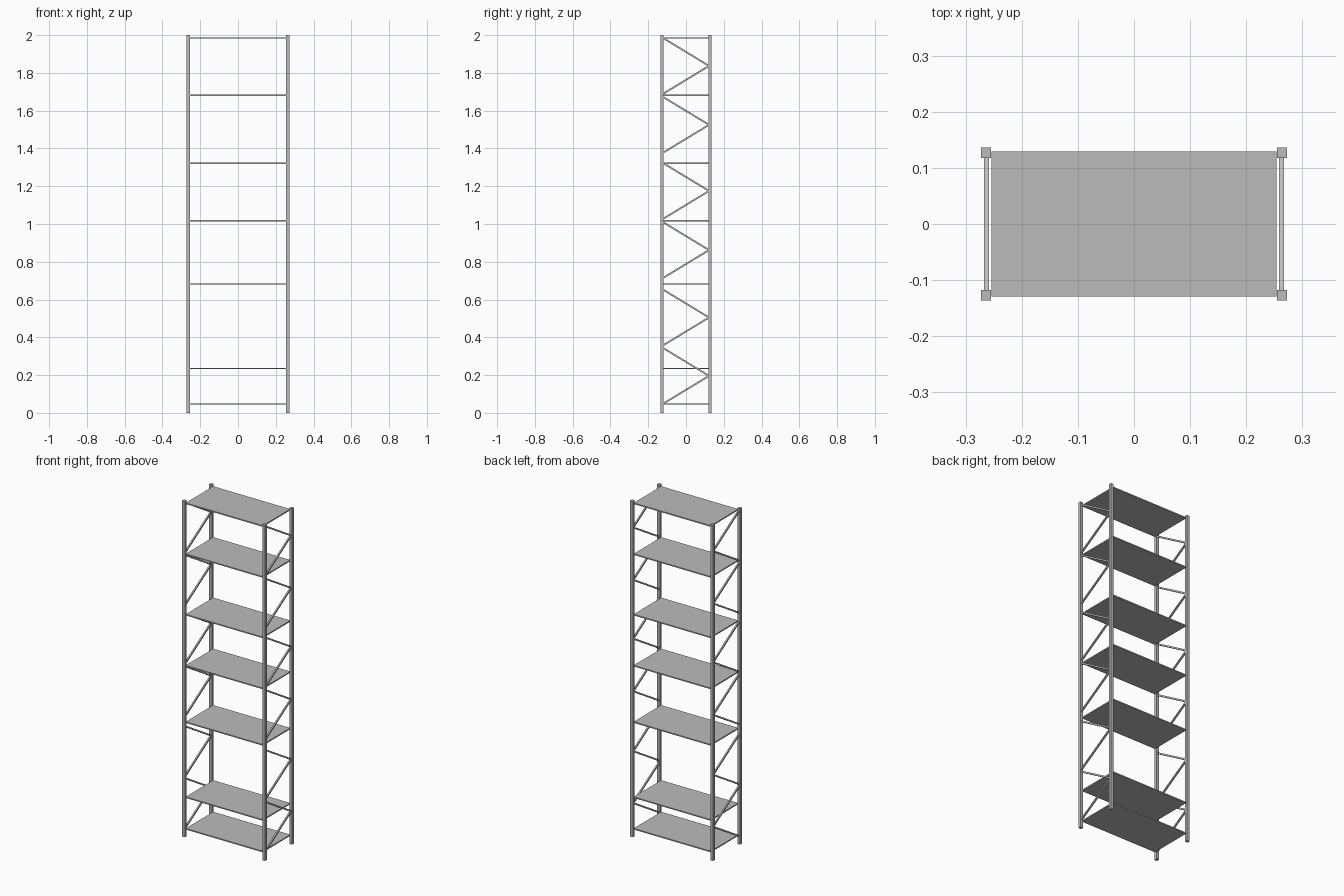
import bpy
from mathutils import Vector

if "Cube" in bpy.data.objects:
    bpy.data.objects.remove(bpy.data.objects["Cube"], do_unlink=True)

GREY = (0.5, 0.5, 0.5, 1)
metal = bpy.data.materials.new("grey metal")
metal.diffuse_color = GREY
metal.use_nodes = True
metal.node_tree.nodes["Principled BSDF"].inputs["Base Color"].default_value = GREY

POST_X, POST_Y, POST = 0.264, 0.127, 0.018
BRACE = 0.009
PANEL = 0.007


def box(name, centre, size):
    bpy.ops.mesh.primitive_cube_add(size=1, location=centre)
    ob = bpy.context.object
    ob.name = name
    ob.scale = size
    ob.data.materials.append(metal)
    return ob


def bar(name, start, end, width):
    a, b = Vector(start), Vector(end)
    ob = box(name, (a + b) / 2, (width, (b - a).length, width))
    ob.rotation_euler.x = Vector((0, 1, 0)).rotation_difference((b - a).normalized()).to_euler().x
    return ob


# Corner posts
for side, sx in (("left", 1), ("right", -1)):
    for end, sy in (("front", -1), ("back", 1)):
        box(f"{side}_{end}_post", (sx * POST_X, sy * POST_Y, 1), (POST, POST, 2))

# Shelves, unevenly spaced
for i, z in enumerate((0.047, 0.235, 0.682, 1.018, 1.322, 1.682, 1.985)):
    box(f"shelf_{i + 1}", (0, 0, z), (0.508, 0.259, PANEL))

# Pairs of diagonal braces meeting at the back posts
REACH, RISE = 0.122, 0.148
for side, sx in (("left", 1), ("right", -1)):
    x = sx * (POST_X - 0.001)
    for i, z in enumerate((0.196, 0.505, 0.862, 1.175, 1.525, 1.837)):
        for part, dz in (("lower", -RISE), ("upper", RISE)):
            bar(f"{side}_{part}_brace_{i + 1}", (x, -REACH, z + dz), (x, REACH, z), BRACE)
